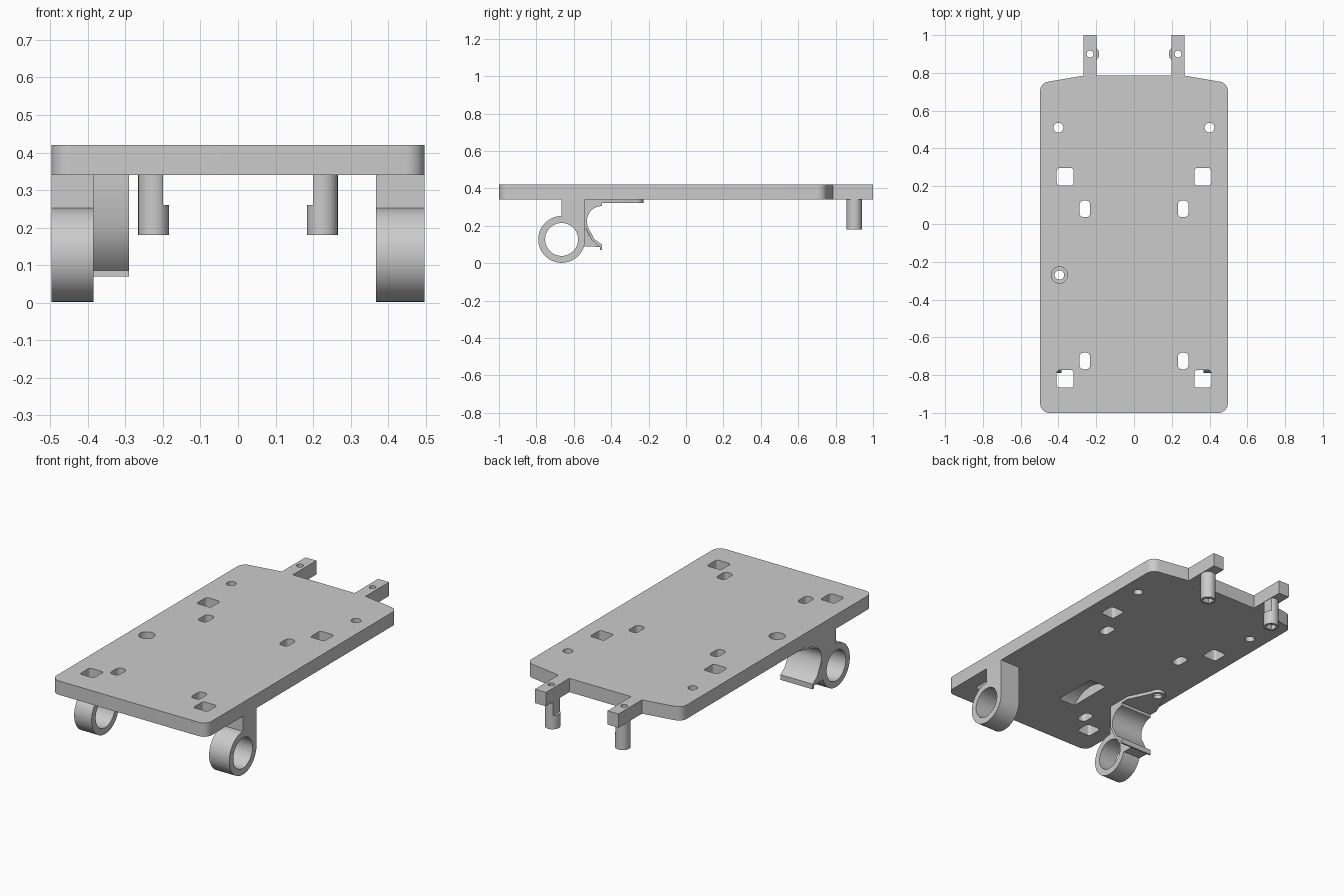
import bpy, bmesh, math
from mathutils import Vector

cube = bpy.data.objects.get("Cube")
if cube:
    bpy.data.objects.remove(cube, do_unlink=True)

grey = bpy.data.materials.new("light grey")
grey.use_nodes = True
grey.diffuse_color = (0.6, 0.6, 0.6, 1)
grey.node_tree.nodes["Principled BSDF"].inputs["Base Color"].default_value = (0.6, 0.6, 0.6, 1)


def prism(name, pts, lo, hi, axis="z"):
    """Extrude an outline: (x, y) along z, or (y, z) along x."""
    bm = bmesh.new()
    place = (lambda p: (p[0], p[1], lo)) if axis == "z" else (lambda p: (lo, p[0], p[1]))
    step = Vector((0, 0, hi - lo)) if axis == "z" else Vector((hi - lo, 0, 0))
    face = bm.faces.new([bm.verts.new(place(p)) for p in pts])
    out = bmesh.ops.extrude_face_region(bm, geom=[face])
    bmesh.ops.translate(bm, vec=step, verts=[v for v in out["geom"] if isinstance(v, bmesh.types.BMVert)])
    bmesh.ops.recalc_face_normals(bm, faces=bm.faces)
    mesh = bpy.data.meshes.new(name)
    bm.to_mesh(mesh)
    bm.free()
    mesh.materials.append(grey)
    obj = bpy.data.objects.new(name, mesh)
    bpy.context.collection.objects.link(obj)
    return obj


def arc(cx, cy, r, a0=0, a1=360, n=48):
    full = abs(a1 - a0) == 360
    steps = n if full else n + 1
    angles = [math.radians(a0 + (a1 - a0) * i / n) for i in range(steps)]
    return [(cx + r * math.cos(a), cy + r * math.sin(a)) for a in angles]


def rect(x0, x1, y0, y1):
    return [(x0, y0), (x1, y0), (x1, y1), (x0, y1)]


def rounded(pts, r, n=8):
    """Fillet every corner of a convex outline."""
    out = []
    for i, p in enumerate(pts):
        p = Vector(p)
        u = (Vector(pts[i - 1]) - p).normalized()
        v = (Vector(pts[(i + 1) % len(pts)]) - p).normalized()
        half = u.angle(v) / 2
        c = p + (u + v).normalized() * r / math.sin(half)
        a, b = p + u * r / math.tan(half) - c, p + v * r / math.tan(half) - c
        turn = b.angle_signed(a)
        start = math.atan2(a.y, a.x)
        out += [(c.x + r * math.cos(start + turn * k / n), c.y + r * math.sin(start + turn * k / n))
                for k in range(n + 1)]
    return out


def boolean(obj, others, operation="DIFFERENCE"):
    bpy.context.view_layer.objects.active = obj
    for other in others:
        mod = obj.modifiers.new("cut", "BOOLEAN")
        mod.operation, mod.solver, mod.object = operation, "EXACT", other
        bpy.ops.object.modifier_apply(modifier=mod.name)
        bpy.data.objects.remove(other, do_unlink=True)


BOTTOM, TOP = 0.34, 0.42
parts = []

# Deck with rounded corners and a tapered back edge
deck = prism("deck", rounded([(-.497, -1), (.497, -1), (.497, .746), (.27, .785), (-.27, .785), (-.497, .746)], .05),
             BOTTOM, TOP)
cuts = []
for s in (-1, 1):
    outlines = [arc(s * .4, .51, .026)]
    for y in (.25, -.82):
        outlines.append(rounded(rect(s * .364 - .045, s * .364 + .045, y - .046, y + .046), .015))
    for y in (.08, -.725):
        outlines.append(rounded(rect(s * .26 - .028, s * .26 + .028, y - .044, y + .044), .022))
    cuts += [prism("cutter", o, BOTTOM - .05, TOP + .05) for o in outlines]
cuts.append(prism("cutter", arc(-.395, -.27, .043), BOTTOM - .05, TOP + .05))
# Shallow curved wheel clearance under the deck
cuts.append(prism("cutter", arc(-.53, .22, .18), -.13, -.02, "x"))
boolean(deck, cuts)
parts.append(deck)

# Back arms with hollow pegs
for s, side in ((-1, "right"), (1, "left")):
    x = s * .225
    arm = prism(side + "_arm", rect(x - .035 + s * .008, x + .035 + s * .008, .77, 1), BOTTOM, TOP)
    boolean(arm, [prism("cutter", arc(s * .233, .9, .018), .3, .5)])
    peg = prism(side + "_peg", arc(x, .9, .041), .18, BOTTOM)
    inner = sorted((s * .2, s * .1))
    boolean(peg, [prism("cutter", rect(*inner, .8, 1), .26, .4),
                  prism("cutter", arc(s * .233, .9, .018), .1, .4),
                  prism("cutter", rect(x - .024, x + .024, .876, .924), .1, .21)])
    parts += [arm, peg]

# Axle rings hanging from the front
Y, Z, R = -.665, .127, .125
for side, x0, x1 in (("right", -.497, -.385), ("left", .368, .497)):
    ring = prism(side + "_axle_ring", arc(Y, Z, R, -180, 0, 40) + [(Y + R, BOTTOM), (Y, BOTTOM)]
                 + arc(Y, Z, R, 90, 180, 20)[:-1], x0, x1, "x")
    boolean(ring, [prism("cutter", arc(Y, Z, .088), x0 - .1, x1 + .1, "x")])
    parts.append(ring)

# Sprung cable clip beside the right ring
clip_path = ([(-.545, BOTTOM), (-.545, .205), (-.505, .125), (-.46, .085), (-.46, .07), (-.45, .07), (-.45, .1)]
             + [(-.49, .128), (-.527, .2)] + arc(-.45, .225, .08, 180, 90, 16) + [(-.45, BOTTOM)])
parts.append(prism("clip", clip_path, -.497, -.29, "x"))
parts.append(prism("clip_gusset", [(-.55, .21), (-.55, .09), (-.46, .087), (-.505, .126)], -.497, -.385, "x"))
tab = prism("clip_tab", [(-.497, -.46), (-.29, -.46), (-.29, -.4)] + arc(-.395, -.27, .043, 0, 180, 24)
            + [(-.497, -.4)], .322, BOTTOM)
boolean(tab, [prism("cutter", arc(-.395, -.27, .025), .2, .5)])
parts.append(tab)

# Smooth the curved walls, keep the edges sharp
bpy.ops.object.select_all(action="DESELECT")
for obj in parts:
    obj.select_set(True)
bpy.context.view_layer.objects.active = deck
bpy.ops.object.shade_smooth_by_angle(angle=math.radians(30))
